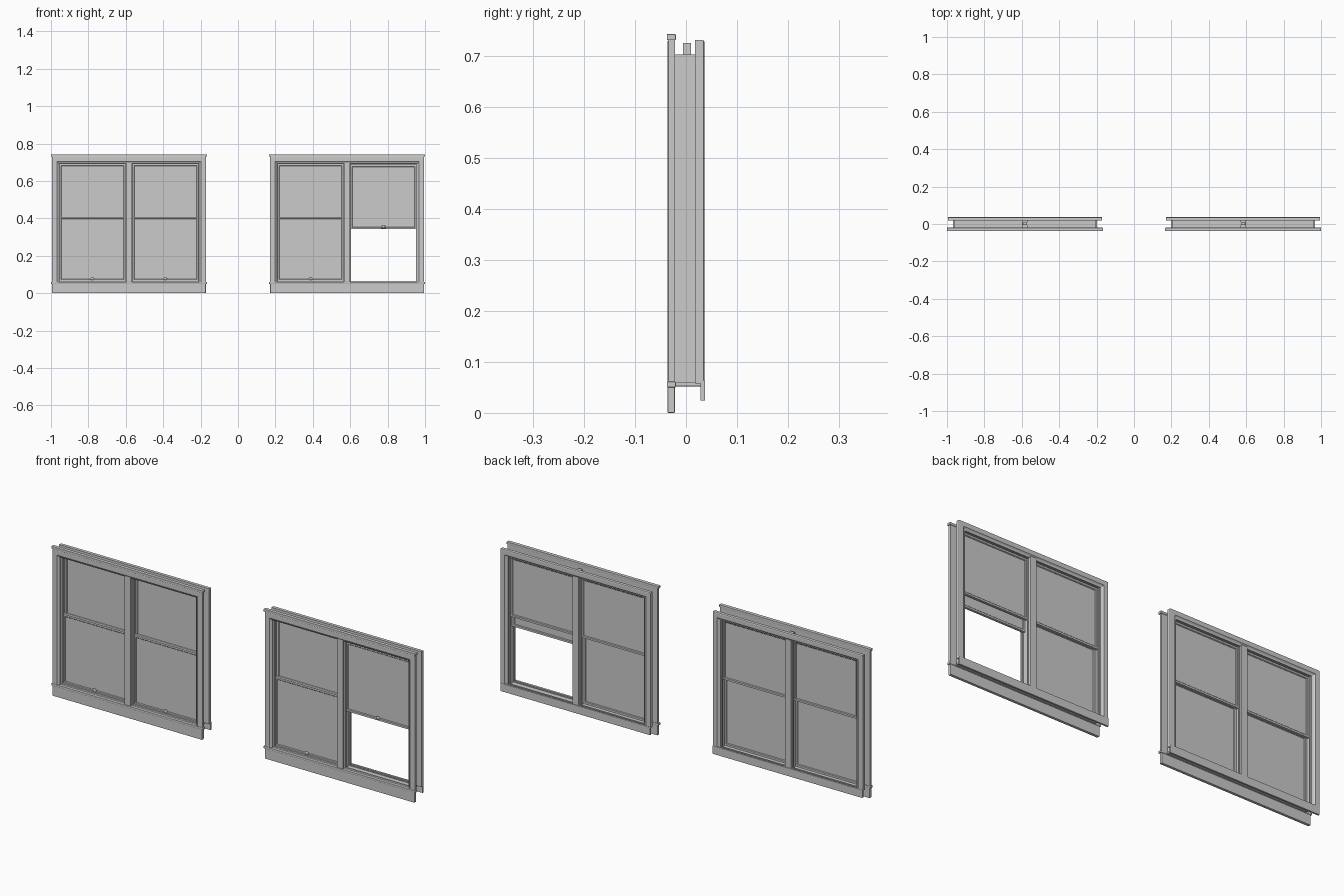
import bpy, bmesh
from mathutils import Vector

if "Cube" in bpy.data.objects:
    bpy.data.objects.remove(bpy.data.objects["Cube"])


def finish(name, bm, bevel=0.0):
    bmesh.ops.recalc_face_normals(bm, faces=bm.faces)
    me = bpy.data.meshes.new(name)
    bm.to_mesh(me)
    bm.free()
    ob = bpy.data.objects.new(name, me)
    bpy.context.collection.objects.link(ob)
    if bevel:
        m = ob.modifiers.new("bevel", 'BEVEL')
        m.width = bevel
        m.segments = 2
    return ob


def box(name, x0, x1, y0, y1, z0, z1, bevel=0.0015):
    bm = bmesh.new()
    bmesh.ops.create_cube(bm, size=1)
    for v in bm.verts:
        v.co = Vector(((x0 + x1) / 2 + v.co.x * (x1 - x0),
                       (y0 + y1) / 2 + v.co.y * (y1 - y0),
                       (z0 + z1) / 2 + v.co.z * (z1 - z0)))
    return finish(name, bm, bevel)


def frame(name, x0, x1, z0, z1, profile, closed=True):
    """Mitred moulding round a rectangle; profile = (inset, y) points.
    Open frames have two legs standing on z0 and a head."""
    bm = bmesh.new()
    rings = []
    for x, sx, z, sz in ((x0, 1, z0, 1 if closed else 0), (x0, 1, z1, -1),
                         (x1, -1, z1, -1), (x1, -1, z0, 1 if closed else 0)):
        rings.append([bm.verts.new((x + sx * i, y, z + sz * i)) for i, y in profile])
    n = len(profile)
    for k in range(4 if closed else 3):
        a, b = rings[k], rings[(k + 1) % 4]
        for i in range(n):
            j = (i + 1) % n
            bm.faces.new((a[i], a[j], b[j], b[i]))
    if not closed:
        bm.faces.new(rings[0])
        bm.faces.new(rings[3])
    return finish(name, bm)


def sash(name, cx, hw, z0, z1, y):
    # thin stepped rails and stiles around a pane
    frame(name + "_frame", cx - hw, cx + hw, z0, z1,
          [(0, y - .006), (.009, y - .006), (.012, y - .003),
           (.012, y + .003), (.009, y + .006), (0, y + .006)])
    box(name + "_pane", cx - hw + .01, cx + hw - .01, y - .0015, y + .0015,
        z0 + .01, z1 - .01, 0)


def handle(name, x, y, z):
    bm = bmesh.new()
    bmesh.ops.create_uvsphere(bm, u_segments=16, v_segments=8, radius=1)
    for v in bm.verts:
        v.co = Vector((x + v.co.x * .010, y + v.co.y * .005, z + v.co.z * .007))
    for f in bm.faces:
        f.smooth = True
    finish(name, bm)


FRONT_CASING = [(0, -.022), (0, -.034), (.003, -.036), (.026, -.036), (.030, -.033),
                (.034, -.031), (.037, -.028), (.037, -.022)]
BACK_CASING = [(0, .018), (0, .034), (.003, .036), (.024, .036), (.029, .031),
               (.037, .028), (.037, .018)]
JAMB = [(-.007, -.024), (0, -.024), (.005, -.021), (.005, -.012), (0, -.012),
        (0, .016), (.004, .016), (.004, .022), (-.007, .022)]


def window(tag, cx, raised):
    # room-side trim
    frame(tag + "_front_casing", cx - .412, cx + .412, .058, .731, FRONT_CASING, False)
    box(tag + "_head_cap", cx - .417, cx + .417, -.0375, -.020, .730, .742)
    box(tag + "_stool", cx - .417, cx + .417, -.0375, -.020, .050, .061)
    box(tag + "_apron", cx - .411, cx + .411, -.036, -.022, 0, .051)
    box(tag + "_front_mullion", cx - .017, cx + .017, -.034, -.022, .06, .728)
    # outside trim
    frame(tag + "_back_casing", cx - .412, cx + .412, .058, .730, BACK_CASING, False)
    box(tag + "_back_mullion", cx - .017, cx + .017, .018, .034, .06, .70)
    box(tag + "_back_sill", cx - .412, cx + .412, .028, .0375, .024, .064)
    box(tag + "_sill_board", cx - .385, cx + .385, -.024, .034, .052, .060)
    box(tag + "_mullion_post", cx - .012, cx + .012, -.006, .010, .06, .725)
    for i, s in enumerate((-1, 1)):
        c = cx + s * .195
        t = f"{tag}_{'left' if s < 0 else 'right'}"
        frame(t + "_jamb", c - .178, c + .178, .060, .695, JAMB)
        lift = .279 if raised[i] else 0
        sash(t + "_lower_sash", c, .177, .063 + lift, .408 + lift, -.006)
        sash(t + "_upper_sash", c, .177, .396, .693, .0085)
        handle(t + "_sash_lift", c, -.014, .077 + lift)
        box(t + "_lift_plate", c - .014, c + .014, -.0145, -.011,
            .068 + lift, .073 + lift, .001)


window("left_window", -.583, (False, False))
window("right_window", .583, (False, True))
